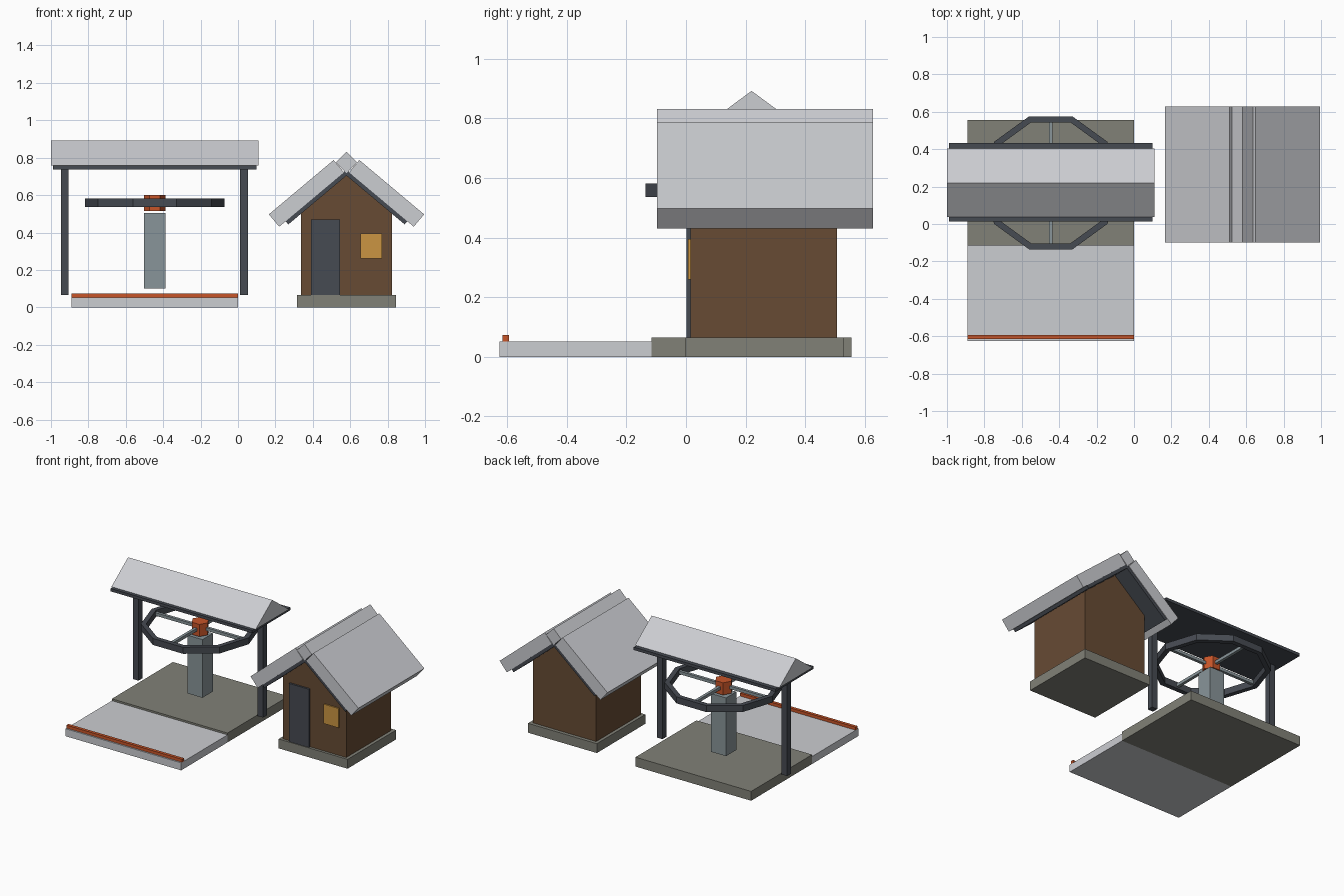
import bpy, bmesh, math
from mathutils import Matrix, Vector

cube = bpy.data.objects.get("Cube")
if cube:
    bpy.data.objects.remove(cube, do_unlink=True)


def material(name, rgb):
    m = bpy.data.materials.new(name)
    m.use_nodes = True
    m.diffuse_color = (*rgb, 1)
    m.node_tree.nodes["Principled BSDF"].inputs["Base Color"].default_value = (*rgb, 1)
    return m


LIGHT = material("light grey", (0.60, 0.61, 0.64))
CONCRETE = material("concrete", (0.22, 0.22, 0.185))
DARK = material("dark metal", (0.061, 0.069, 0.084))
STEEL = material("blue grey steel", (0.25, 0.30, 0.32))
WOOD = material("brown wood", (0.135, 0.07, 0.034))
ORANGE = material("orange", (0.57, 0.09, 0.022))
AMBER = material("amber glass", (0.60, 0.30, 0.055))


def finish(name, bm, mat):
    bmesh.ops.recalc_face_normals(bm, faces=bm.faces)
    mesh = bpy.data.meshes.new(name)
    bm.to_mesh(mesh)
    bm.free()
    mesh.materials.append(mat)
    obj = bpy.data.objects.new(name, mesh)
    bpy.context.collection.objects.link(obj)
    return obj


def box(name, mat, x, y, z):
    """Box from (min, max) ranges."""
    bm = bmesh.new()
    size = [r[1] - r[0] for r in (x, y, z)]
    mid = Vector([(r[0] + r[1]) / 2 for r in (x, y, z)])
    bmesh.ops.create_cube(bm, size=1, matrix=Matrix.Translation(mid) @ Matrix.Diagonal((*size, 1)))
    return finish(name, bm, mat)


def extrude(name, mat, points, offset):
    """Closed 3D outline pushed along an offset."""
    bm = bmesh.new()
    face = bm.faces.new([bm.verts.new(p) for p in points])
    new = bmesh.ops.extrude_face_region(bm, geom=[face], use_keep_orig=True)["geom"]
    bmesh.ops.translate(bm, vec=offset, verts=[v for v in new if isinstance(v, bmesh.types.BMVert)])
    return finish(name, bm, mat)


def along_y(name, mat, profile, y0, y1):
    return extrude(name, mat, [(x, y0, z) for x, z in profile], (0, y1 - y0, 0))


# Ground slabs and edge strip
PAD = (-0.89, 0.0)
box("platform", CONCRETE, PAD, (-0.115, 0.555), (0, 0.065))
box("front_slab", LIGHT, PAD, (-0.625, -0.115), (0, 0.052))
box("edge_strip", ORANGE, PAD, (-0.615, -0.593), (0.052, 0.073))

# Canopy: posts, plate and ridged roof
CX, CY = -0.445, 0.22
for side, px in (("right", -0.926), ("left", 0.033)):
    box(f"{side}_canopy_post", DARK, (px - 0.021, px + 0.021), (CY - 0.021, CY + 0.021), (0.067, 0.74))
box("canopy_plate", DARK, (-0.99, 0.10), (0.013, 0.432), (0.737, 0.757))
extrude("canopy_roof", LIGHT, [(-1, 0.037, 0.757), (-1, 0.403, 0.757), (-1, CY, 0.892)], (1.11, 0, 0))

# Pillar and hub
box("pillar", STEEL, (CX - 0.057, CX + 0.057), (CY - 0.057, CY + 0.057), (0.1, 0.505))
hub = [(CX + 0.058 * math.cos(math.tau * i / 6), CY + 0.058 * math.sin(math.tau * i / 6), 0.515) for i in range(6)]
extrude("hub", ORANGE, hub, (0, 0, 0.085))

# Ten-sided wheel rim
bm = bmesh.new()
SIDES = 10
rings = []
for i in range(SIDES):
    a = math.tau * i / SIDES
    rings.append([bm.verts.new((CX + r * math.cos(a), CY + r * math.sin(a), z))
                  for r, z in ((0.374, 0.536), (0.374, 0.581), (0.340, 0.581), (0.340, 0.536))])
for i, ring in enumerate(rings):
    nxt = rings[(i + 1) % SIDES]
    for j in range(4):
        k = (j + 1) % 4
        bm.faces.new((ring[j], nxt[j], nxt[k], ring[k]))
finish("wheel_rim", bm, DARK)

# Crossed spokes
box("spoke_across", STEEL, (CX - 0.35, CX + 0.35), (CY - 0.01, CY + 0.01), (0.548, 0.569))
box("spoke_along", STEEL, (CX - 0.01, CX + 0.01), (CY - 0.335, CY + 0.335), (0.548, 0.569))

# Cabin base, walls, door and window
HX = 0.58
box("cabin_base", CONCRETE, (0.315, 0.845), (-0.003, 0.53), (0, 0.065))
along_y("cabin_walls", WOOD,
        [(HX - 0.243, 0.065), (HX + 0.243, 0.065), (HX + 0.243, 0.51), (HX, 0.715), (HX - 0.243, 0.51)],
        0.015, 0.506)
box("door", DARK, (0.39, 0.545), (0.002, 0.018), (0.065, 0.47))
box("window", AMBER, (0.655, 0.77), (0.006, 0.016), (0.26, 0.395))

# Cabin roof: tilted slabs with dark lining, mirrored about the ridge
SLOPE = math.radians(40)
up = Vector((math.cos(SLOPE), math.sin(SLOPE)))
inward = Vector((math.sin(SLOPE), -math.cos(SLOPE)))
eave = Vector((0.165 - HX, 0.497))


def tilted(start, length, thick):
    return [start, start + up * length, start + up * length + inward * thick, start + inward * thick]


under = eave + inward * 0.086
slab = tilted(eave, 0.452, 0.086)
lining = tilted(under + up * 0.045, 0.43, 0.022)
for side, s in (("right", 1), ("left", -1)):
    along_y(f"{side}_roof_slab", LIGHT, [(HX + s * p.x, p.y) for p in slab], -0.098, 0.627)
    along_y(f"{side}_roof_lining", DARK, [(HX + s * p.x, p.y) for p in lining], -0.094, 0.623)

# Ridge cap
h = 0.057
along_y("ridge_cap", LIGHT, [(HX, 0.832), (HX + h, 0.832 - h), (HX, 0.832 - 2 * h), (HX - h, 0.832 - h)], -0.098, 0.627)
